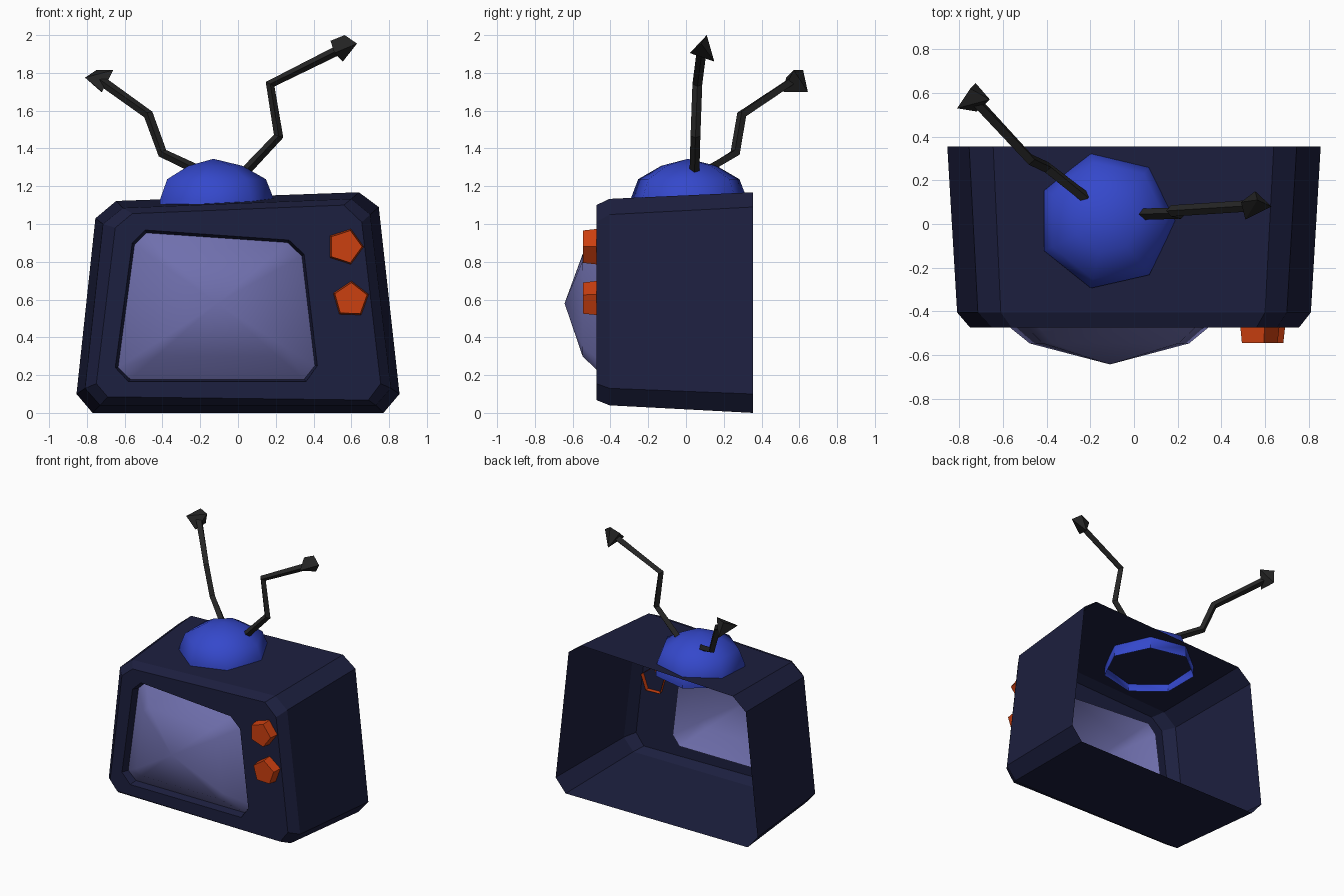
import bpy, bmesh, math
from mathutils import Vector

if "Cube" in bpy.data.objects:
    bpy.data.objects.remove(bpy.data.objects["Cube"])


def material(name, rgb):
    m = bpy.data.materials.new(name)
    m.diffuse_color = (*rgb, 1)
    m.use_nodes = True
    m.node_tree.nodes["Principled BSDF"].inputs["Base Color"].default_value = m.diffuse_color
    return m


NAVY = material("navy", (0.012, 0.014, 0.05))
BLUE = material("blue", (0.035, 0.065, 0.6))
GLASS = material("glass", (0.16, 0.16, 0.42))
ORANGE = material("orange", (0.6, 0.05, 0.005))
BLACK = material("black", (0.018, 0.018, 0.018))


def finish(name, bm, mat, smooth=None):
    me = bpy.data.meshes.new(name)
    bm.to_mesh(me)
    bm.free()
    ob = bpy.data.objects.new(name, me)
    bpy.context.collection.objects.link(ob)
    me.materials.append(mat)
    if smooth:
        bpy.ops.object.select_all(action='DESELECT')
        ob.select_set(True)
        bpy.context.view_layer.objects.active = ob
        bpy.ops.object.shade_smooth_by_angle(angle=math.radians(smooth))
    return ob


def loft(name, rings, mat, apex=None, cap=False, smooth=None):
    """Skin equal-length rings; optionally close the last one."""
    bm = bmesh.new()
    loops = [[bm.verts.new(p) for p in r] for r in rings]
    n = len(loops[0])
    for a, b in zip(loops, loops[1:]):
        for i in range(n):
            j = (i + 1) % n
            bm.faces.new((a[i], a[j], b[j], b[i]))
    last = loops[-1]
    if apex:
        tip = bm.verts.new(apex)
        for i in range(n):
            bm.faces.new((last[i], last[(i + 1) % n], tip))
    if cap:
        bm.faces.new(last)
    return finish(name, bm, mat, smooth)


def at_y(outline, y):
    return [(x, y, z) for x, z in outline]


def scaled(outline, c, s):
    return [(c[0] + (x - c[0]) * s, c[1] + (z - c[1]) * s) for x, z in outline]


# Cabinet: open-backed lopsided shell with a recessed screen opening
back = [(-.77, 0), (.77, 0), (.855, .10), (.745, 1.09),
        (.64, 1.168), (-.645, 1.122), (-.755, 1.03), (-.855, .10)]
middle = [(-.73, .04), (.73, .04), (.81, .13), (.70, 1.05),
          (.60, 1.133), (-.61, 1.085), (-.715, 1.0), (-.81, .13)]
front = [(-.69, .085), (.69, .068), (.755, .155), (.655, 1.01),
         (.56, 1.10), (-.56, 1.055), (-.65, .98), (-.75, .155)]
opening = [(-.58, .165), (.36, .165), (.42, .25), (.35, .84),
           (.27, .915), (-.49, .968), (-.56, .90), (-.65, .24)]
glass = [(-.57, .178), (.35, .178), (.407, .25), (.338, .83),
         (.262, .902), (-.484, .953), (-.548, .89), (-.635, .24)]
loft("cabinet", [at_y(back, .355), at_y(middle, -.405), at_y(front, -.475),
                 at_y(opening, -.475), at_y(glass, -.42)], NAVY)

# Bulging screen
c = (-.11, .58)
loft("screen", [at_y(glass, -.42), at_y(scaled(glass, c, .7), -.547)],
     GLASS, apex=(c[0], -.643, c[1]), smooth=60)


# Five-sided knobs
def pentagon(x, z, r, turn):
    return [(x + r * math.cos(turn + k * math.tau / 5),
             z + r * math.sin(turn + k * math.tau / 5)) for k in range(5)]


for name, x, z, turn in (("upper_knob", .567, .88, 0), ("lower_knob", .597, .6, 88)):
    t = math.radians(turn)
    loft(name, [at_y(pentagon(x, z, .102, t), -.445),
                at_y(pentagon(x, z, .09, t), -.545)], ORANGE, cap=True)

# Seven-sided antenna dome, sunk through the roof
dome = []
for z, r in ((1.05, .317), (1.13, .317), (1.237, .275), (1.308, .15)):
    dome.append([(-.127 + r * math.cos(k * math.tau / 7),
                  .015 + r * math.sin(k * math.tau / 7), z) for k in range(7)])
loft("antenna_dome", dome, BLUE, apex=(-.13, .01, 1.345), smooth=50)


# Bent antennas: square tubes mitred at each kink
def rod(name, pts, r=.026):
    pts = [Vector(p) for p in pts]
    rings = []
    for i, p in enumerate(pts):
        d_in = (p - pts[max(i - 1, 0)]).normalized()
        d_out = (pts[min(i + 1, len(pts) - 1)] - p).normalized()
        d = (d_in + d_out).normalized()
        u = Vector((0, 1, 0))
        u = (u - d * u.dot(d)).normalized()
        v = d.cross(u)
        rings.append([p + r * (u * math.cos(a) + v * math.sin(a))
                      for a in (k * math.tau / 4 for k in range(4))])
    loft(name, rings, BLACK, cap=True)


def gem(name, pts):
    bm = bmesh.new()
    for p in pts:
        bm.verts.new(p)
    bmesh.ops.convex_hull(bm, input=bm.verts)
    bmesh.ops.recalc_face_normals(bm, faces=bm.faces)
    finish(name, bm, BLACK)


rod("right_antenna", [(.04, .045, 1.28), (.215, .05, 1.465),
                      (.17, .06, 1.74), (.56, .085, 1.935)])
rod("left_antenna", [(-.22, .12, 1.29), (-.40, .26, 1.375),
                     (-.475, .295, 1.58), (-.74, .58, 1.77)])

# Faceted antenna tips
gem("right_antenna_tip", [(.565, .11, 2.0), (.51, .02, 1.905), (.555, .15, 1.86),
                          (.63, .08, 1.955), (.49, .10, 1.97)])
gem("left_antenna_tip", [(-.81, .53, 1.775), (-.725, .645, 1.70), (-.66, .57, 1.815),
                         (-.75, .62, 1.815), (-.72, .515, 1.70)])
